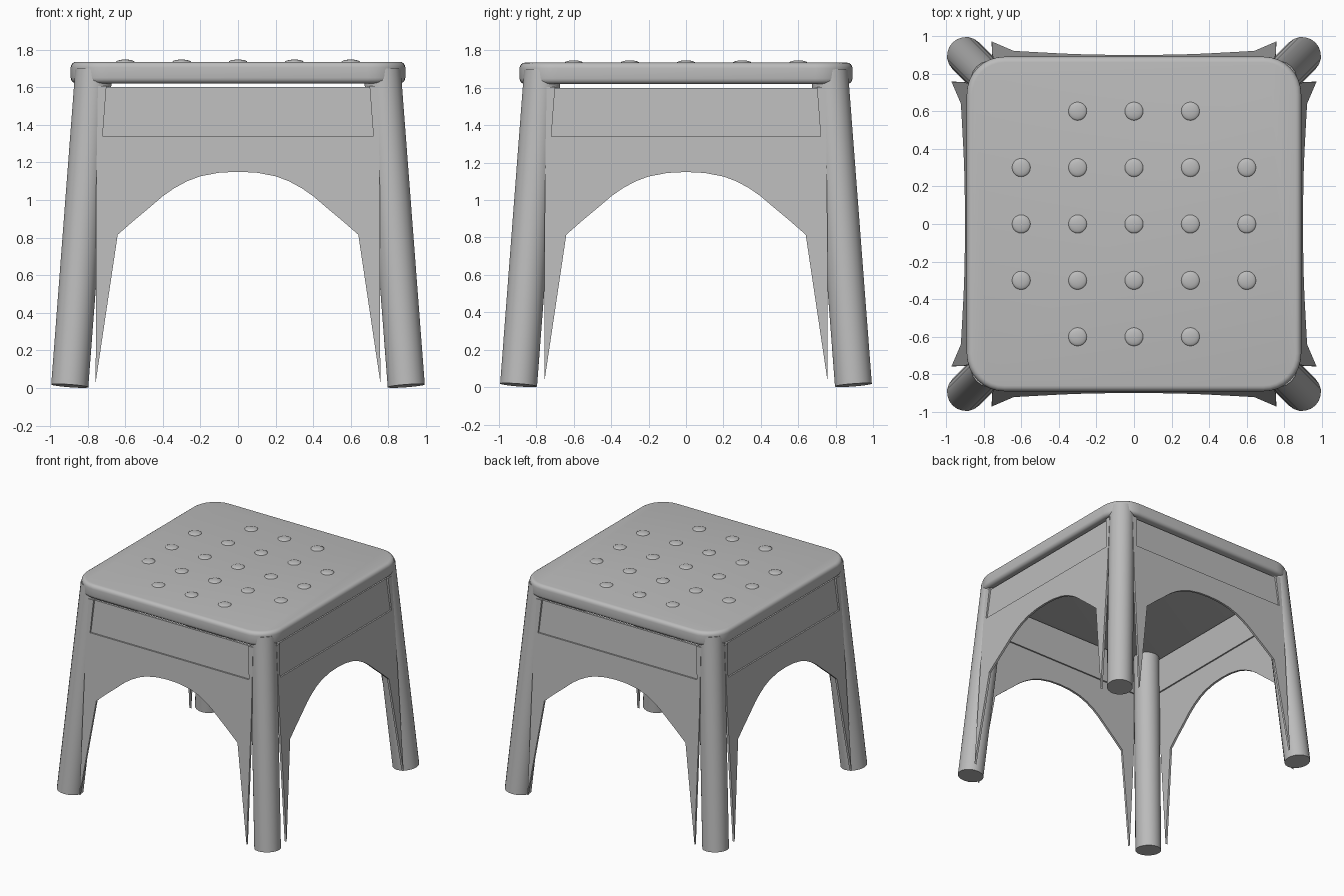
import bpy, bmesh, math
from mathutils import Vector, Matrix

if "Cube" in bpy.data.objects:
    bpy.data.objects.remove(bpy.data.objects["Cube"])

metal = bpy.data.materials.new("grey metal")
metal.diffuse_color = (0.5, 0.5, 0.5, 1)
metal.use_nodes = True
metal.node_tree.nodes["Principled BSDF"].inputs["Base Color"].default_value = metal.diffuse_color


def finish(bm, name, angle=35):
    bmesh.ops.recalc_face_normals(bm, faces=bm.faces)
    me = bpy.data.meshes.new(name)
    bm.to_mesh(me)
    bm.free()
    me.materials.append(metal)
    me.shade_smooth()
    me.set_sharp_from_angle(angle=math.radians(angle))
    ob = bpy.data.objects.new(name, me)
    bpy.context.collection.objects.link(ob)
    return ob


def prism(points, shift):
    """Closed outline (3D points) extruded along a vector."""
    bm = bmesh.new()
    face = bm.faces.new([bm.verts.new(p) for p in points])
    new = bmesh.ops.extrude_face_region(bm, geom=[face], use_keep_orig=True)
    bmesh.ops.translate(bm, vec=shift,
                        verts=[v for v in new["geom"] if isinstance(v, bmesh.types.BMVert)])
    return bm


# Seat: rounded square slab with softened rim
HALF, R = 0.89, 0.2
outline = []
for q, (sx, sy) in enumerate([(1, 1), (-1, 1), (-1, -1), (1, -1)]):
    for i in range(9):
        a = math.radians(90 * q + 90 * i / 8)
        outline.append((sx * (HALF - R) + R * math.cos(a),
                        sy * (HALF - R) + R * math.sin(a), 1.62))
bm = prism(outline, (0, 0, 0.115))
bmesh.ops.recalc_face_normals(bm, faces=bm.faces)
rim = [e for e in bm.edges if abs(e.verts[0].co.z - e.verts[1].co.z) < 1e-4]
bmesh.ops.bevel(bm, geom=rim, offset=0.03, segments=4, profile=0.5, affect='EDGES')
finish(bm, "seat")

# Studs: shallow domes on a 5 x 5 grid without its corners
bm = bmesh.new()
for i in range(-2, 3):
    for j in range(-2, 3):
        if abs(i) + abs(j) < 4:
            m = Matrix.Translation((i * 0.3, j * 0.3, 1.733)) @ Matrix.Diagonal((0.05, 0.05, 0.014, 1))
            bmesh.ops.create_uvsphere(bm, u_segments=20, v_segments=10, radius=1, matrix=m)
finish(bm, "seat_studs", 60)

# Legs: splayed round tubes
for sx, xn in ((-1, "left"), (1, "right")):
    for sy, yn in ((-1, "front"), (1, "back")):
        a = Vector((sx * 0.895, sy * 0.895, 0.011))
        b = Vector((sx * 0.767, sy * 0.767, 1.69))
        d = b - a
        bm = bmesh.new()
        bmesh.ops.create_cone(bm, cap_ends=True, segments=20, radius1=0.1, radius2=0.1,
                              depth=d.length,
                              matrix=Matrix.Translation((a + b) / 2) @ d.to_track_quat('Z', 'Y').to_matrix().to_4x4())
        finish(bm, f"{yn}_{xn}_leg")

# Side panels: arched sheet with tapered feet, and a recessed upper band
half = [(0.72, 1.34), (0.70, 1.605), (0.745, 1.605), (0.755, 1.03), (0.757, 0.03),
        (0.64, 0.815), (0.56, 0.885), (0.47, 0.96), (0.40, 1.02), (0.34, 1.062),
        (0.27, 1.10), (0.20, 1.126), (0.10, 1.145)]
frame = half + [(0, 1.15)] + [(-x, z) for x, z in reversed(half)]
band = [(0.74, 1.33), (0.74, 1.60), (-0.74, 1.60), (-0.74, 1.33)]


def tilt(points, inset, slope=0.064):
    return [(x, -(0.973 - 0.064 * 1.34 - inset - slope * (z - 1.34)), z) for x, z in points]


for k, side in enumerate(("front", "right", "back", "left")):
    for part, pts in (("arch_panel", tilt(frame, 0)), ("upper_band", tilt(band, 0.012, 0.08))):
        bm = prism(pts, (0, 0.018, 0))
        bm.transform(Matrix.Rotation(k * math.pi / 2, 4, 'Z'))
        finish(bm, f"{side}_{part}", 20)
